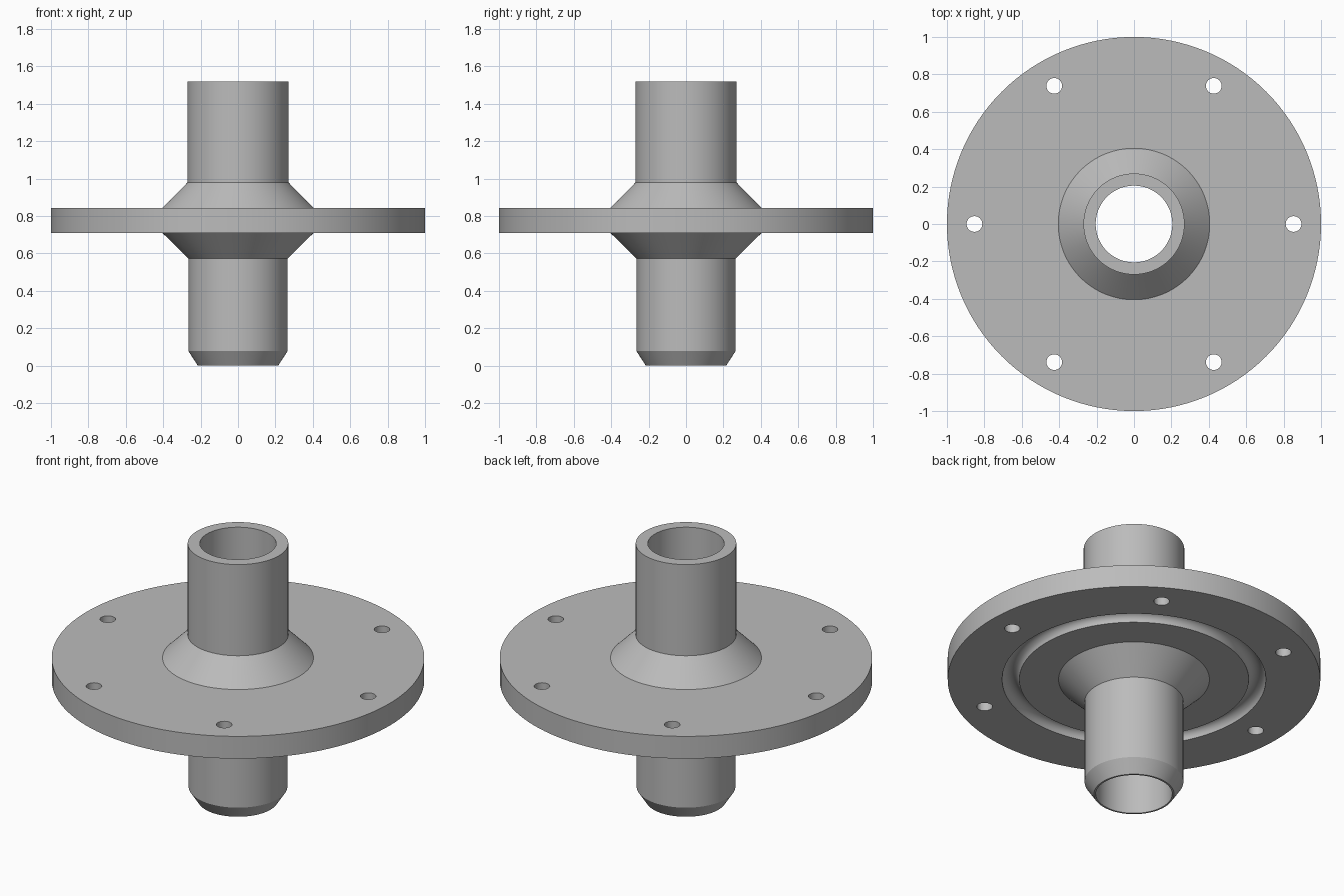
import bpy, bmesh
from math import pi, cos, sin, radians
from mathutils import Matrix, Vector

if "Cube" in bpy.data.objects:
    bpy.data.objects.remove(bpy.data.objects["Cube"])

SEGMENTS = 128

# Single metal material
metal = bpy.data.materials.new("grey metal")
metal.use_nodes = True
colour = (0.5, 0.5, 0.5, 1)
metal.diffuse_color = colour
metal.node_tree.nodes["Principled BSDF"].inputs["Base Color"].default_value = colour


def add_object(name, bm):
    bmesh.ops.recalc_face_normals(bm, faces=bm.faces)
    mesh = bpy.data.meshes.new(name)
    bm.to_mesh(mesh)
    bm.free()
    mesh.materials.append(metal)
    obj = bpy.data.objects.new(name, mesh)
    bpy.context.collection.objects.link(obj)
    return obj


def lathe(name, profile):
    """Revolve a closed (radius, z) profile around the z axis."""
    bm = bmesh.new()
    verts = [bm.verts.new((r, 0, z)) for r, z in profile]
    edges = [bm.edges.new((verts[i - 1], verts[i])) for i in range(len(verts))]
    bmesh.ops.spin(bm, geom=verts + edges, cent=(0, 0, 0), axis=(0, 0, 1),
                   angle=2 * pi, steps=SEGMENTS, use_merge=True)
    bmesh.ops.remove_doubles(bm, verts=bm.verts, dist=1e-5)
    return add_object(name, bm)


# Profile: bore, chamfered lower pipe, flange with seal groove, upper pipe
BORE, HUB = 0.205, 0.405
FLANGE_BOTTOM, FLANGE_TOP, TOP = 0.71, 0.842, 1.519
GROOVE_RADIUS, GROOVE_HALF = 0.662, 0.046
groove = [(GROOVE_RADIUS - GROOVE_HALF * cos(pi * i / 12),
           FLANGE_BOTTOM + GROOVE_HALF * sin(pi * i / 12)) for i in range(13)]
profile = [(BORE, 0), (0.215, 0), (0.265, 0.077), (0.265, 0.572),
           (HUB, FLANGE_BOTTOM), *groove,
           (1, FLANGE_BOTTOM), (1, FLANGE_TOP), (HUB, FLANGE_TOP),
           (0.27, 0.979), (0.27, TOP), (BORE, TOP)]
body = lathe("flanged_pipe", profile)

# Ring of six bolt holes through the flange
bm = bmesh.new()
for i in range(6):
    a = radians(60 * i)
    place = Matrix.Translation(Vector((0.853 * cos(a), 0.853 * sin(a), 0.776)))
    bmesh.ops.create_cone(bm, cap_ends=True, segments=32, radius1=0.042,
                          radius2=0.042, depth=0.4, matrix=place)
cutter = add_object("bolt_hole_cutter", bm)
cutter.hide_render = True

cut = body.modifiers.new("bolt_holes", "BOOLEAN")
cut.operation = "DIFFERENCE"
cut.solver = "EXACT"
cut.object = cutter
bpy.ops.object.select_all(action="DESELECT")
body.select_set(True)
bpy.context.view_layer.objects.active = body
bpy.ops.object.modifier_apply(modifier=cut.name)
bpy.data.objects.remove(cutter)

bpy.ops.object.shade_smooth_by_angle(angle=radians(30))
